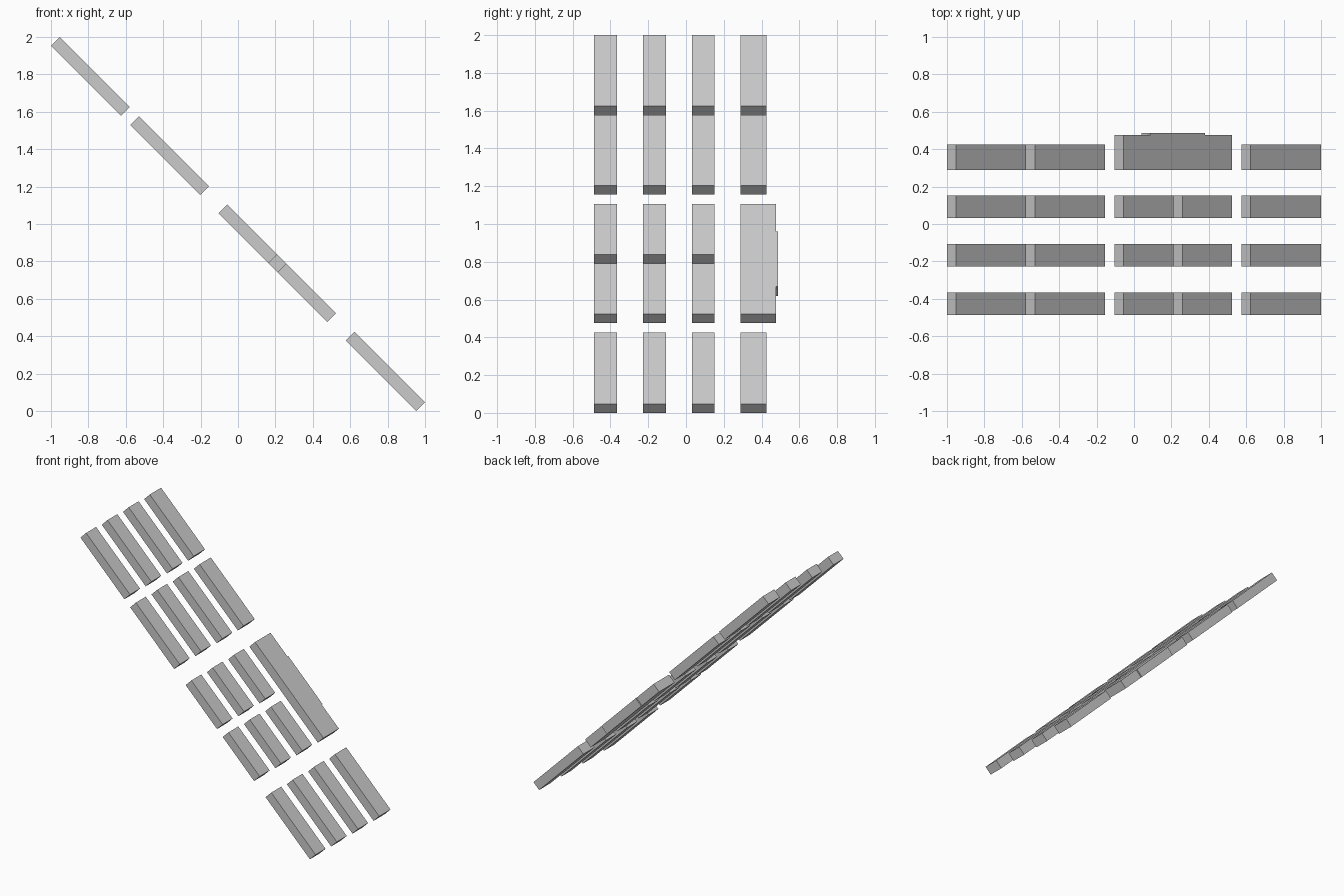
import bpy, bmesh

if "Cube" in bpy.data.objects:
    bpy.data.objects.remove(bpy.data.objects["Cube"])

H = 0.048  # thickness offset along x and z of the 45 degree slope


def slab(name, outline):
    """Plan outline (x, y) laid on the slope x + z = 1 and thickened."""
    bm = bmesh.new()
    low = [bm.verts.new((x, y, 1 - H - x)) for x, y in outline]
    high = [bm.verts.new((x + H, y, 1 - x)) for x, y in outline]
    bm.faces.new(low)
    bm.faces.new(high)
    n = len(outline)
    for i in range(n):
        j = (i + 1) % n
        bm.faces.new((low[i], low[j], high[j], high[i]))
    bmesh.ops.recalc_face_normals(bm, faces=bm.faces)
    mesh = bpy.data.meshes.new(name)
    bm.to_mesh(mesh)
    bm.free()
    obj = bpy.data.objects.new(name, mesh)
    bpy.context.collection.objects.link(obj)


# Rows run down the slope, columns run across it
rows = [(-1.0, -0.578), (-0.577, -0.155), (-0.105, 0.21), (0.21, 0.525), (0.575, 1.0)]
cols = [(-0.486, -0.365), (-0.227, -0.107), (0.031, 0.152), (0.288, 0.425)]

# Key bars
for r, (a, b) in enumerate(rows):
    for c, (y0, y1) in enumerate(cols):
        if c == 3 and r in (2, 3):
            continue  # replaced by the long wide bar
        e = b - H
        slab(f"bar_row{r + 1}_col{c + 1}", [(a, y0), (e, y0), (e, y1), (a, y1)])

# Long wide bar with a shallow raised step on its outer edge
a, e = -0.105, 0.525 - H
s0, s1 = 0.04, 0.38 - H
slab("long_wide_bar", [(a, 0.288), (e, 0.288), (e, 0.476), (s1, 0.476),
                       (s1, 0.486), (s0, 0.486), (s0, 0.476), (a, 0.476)])
